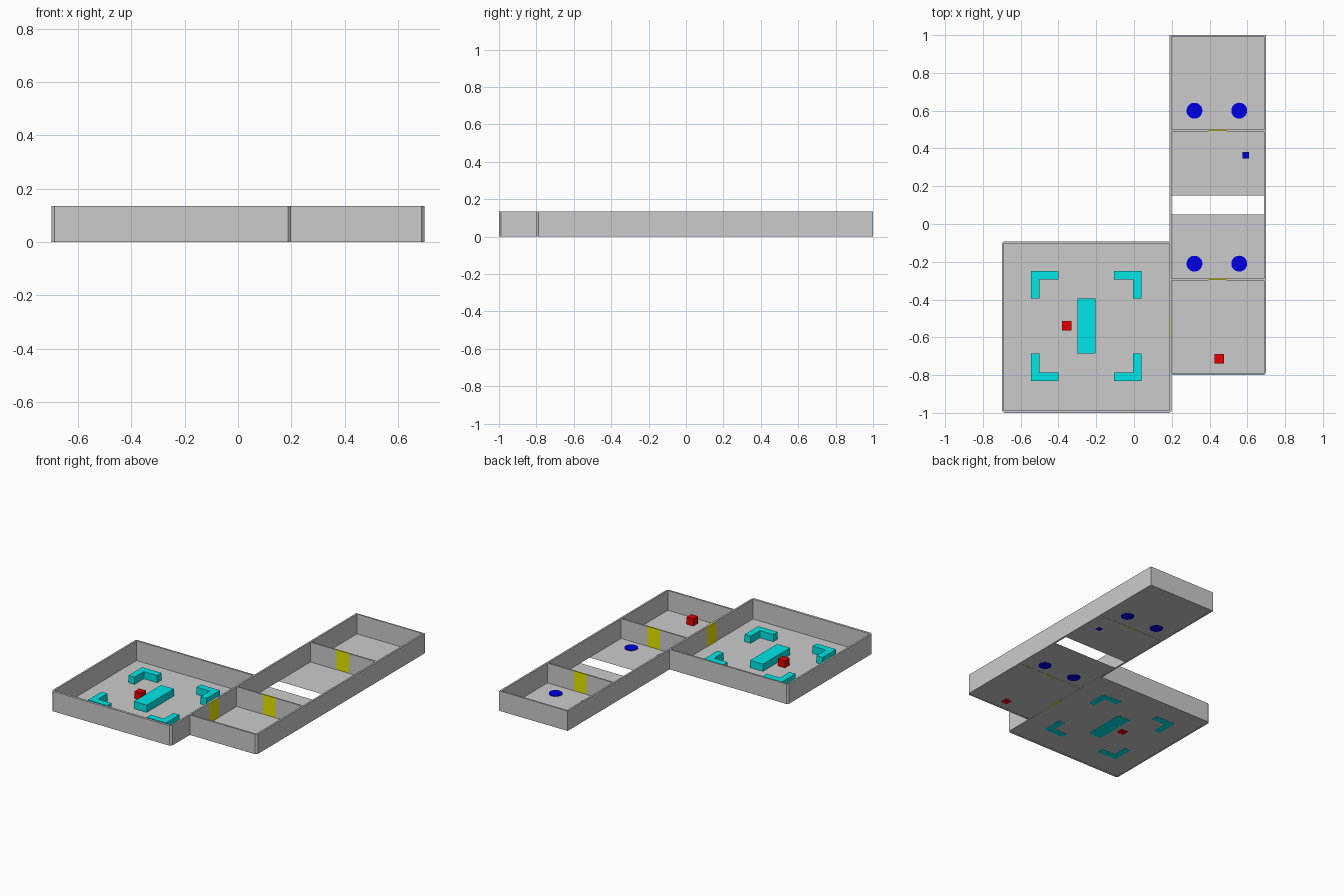
import bpy, bmesh
from mathutils import Vector

if "Cube" in bpy.data.objects:
    bpy.data.objects.remove(bpy.data.objects["Cube"])

H = 0.135      # wall height
C = 0.012      # width of chamfered corners


def material(name, rgb):
    m = bpy.data.materials.new(name)
    m.diffuse_color = (*rgb, 1)
    m.use_nodes = True
    m.node_tree.nodes["Principled BSDF"].inputs["Base Color"].default_value = m.diffuse_color
    return m


CYAN = material("cyan", (0.0, 0.8, 0.8))
RED = material("red", (0.8, 0.0, 0.0))
BLUE = material("blue", (0.0, 0.0, 0.8))
YELLOW = material("yellow", (0.8, 0.8, 0.0))


def finish(name, bm, mat=None):
    bmesh.ops.recalc_face_normals(bm, faces=bm.faces)
    me = bpy.data.meshes.new(name)
    bm.to_mesh(me)
    bm.free()
    ob = bpy.data.objects.new(name, me)
    bpy.context.collection.objects.link(ob)
    if mat:
        me.materials.append(mat)
    return ob


def raise_faces(bm, h):
    ret = bmesh.ops.extrude_face_region(bm, geom=bm.faces[:])
    verts = [g for g in ret["geom"] if isinstance(g, bmesh.types.BMVert)]
    bmesh.ops.translate(bm, vec=(0, 0, h), verts=verts)


def prism(name, pts, h, mat=None):
    bm = bmesh.new()
    bm.faces.new([bm.verts.new((x, y, 0)) for x, y in pts])
    raise_faces(bm, h)
    return finish(name, bm, mat)


def rect(x0, x1, y0, y1):
    return [(x0, y0), (x1, y0), (x1, y1), (x0, y1)]


def wall(name, outer, inner, closed, corners):
    """Wall strip between two outlines, with chosen outer corners chamfered."""
    bm = bmesh.new()
    o = [bm.verts.new((x, y, 0)) for x, y in outer]
    i = [bm.verts.new((x, y, 0)) for x, y in inner]
    n = len(o)
    for k in range(n if closed else n - 1):
        j = (k + 1) % n
        bm.faces.new((o[k], o[j], i[j], i[k]))
    raise_faces(bm, H)
    edges = [e for e in bm.edges
             if abs(e.verts[0].co.z - e.verts[1].co.z) > 0.1
             and any((e.verts[0].co.xy - Vector(c)).length < 1e-4 for c in corners)]
    bmesh.ops.bevel(bm, geom=edges, offset=C, offset_type='OFFSET',
                    segments=1, affect='EDGES')
    return finish(name, bm)


def floor(name, x0, x1, y0, y1):
    bm = bmesh.new()
    bm.faces.new([bm.verts.new((x, y, 0.001)) for x, y in rect(x0, x1, y0, y1)])
    return finish(name, bm)


# Outer walls
wall("corridor_walls", rect(0.187, 0.7, -0.8, 1), rect(0.199, 0.688, -0.788, 0.99),
     True, [(0.7, -0.8)])
wall("room_walls",
     [(0.187, -0.092), (-0.7, -0.092), (-0.7, -1), (0.199, -1), (0.199, -0.8)],
     [(0.187, -0.104), (-0.688, -0.104), (-0.688, -0.984), (0.187, -0.984), (0.187, -0.8)],
     False, [(-0.7, -0.092), (-0.7, -1), (0.199, -1)])

# Floors, with a gap across the corridor
floor("room_floor", -0.69, 0.19, -0.99, -0.1)
floor("corridor_front_floor", 0.195, 0.69, -0.79, 0.05)
floor("corridor_back_floor", 0.195, 0.69, 0.15, 0.995)

# Partitions with doors
for label, y in (("front", -0.293), ("back", 0.496)):
    prism(label + "_partition_left", rect(0.199, 0.395, y - 0.005, y + 0.005), H)
    prism(label + "_partition_right", rect(0.49, 0.688, y - 0.005, y + 0.005), H)
    prism(label + "_door", rect(0.395, 0.49, y - 0.004, y + 0.004), H, YELLOW)
prism("room_door", rect(0.185, 0.201, -0.59, -0.49), H, YELLOW)

# Corner barriers mirrored about the room centre, plus a central block
L = [(0.292, 0.29), (0.147, 0.29), (0.147, 0.245), (0.247, 0.245),
     (0.247, 0.145), (0.292, 0.145)]
for sx in (-1, 1):
    for sy in (-1, 1):
        prism("corner_barrier", [(-0.252 + sx * x, -0.54 + sy * y) for x, y in L],
              0.05, CYAN)
prism("central_block", rect(-0.30, -0.204, -0.685, -0.395), 0.05, CYAN)

# Red crates
for x, y in ((-0.357, -0.538), (0.452, -0.713)):
    prism("crate", rect(x - 0.025, x + 0.025, y - 0.025, y + 0.025), 0.05, RED)

# Blue floor discs and small cube
for x in (0.32, 0.557):
    for y in (-0.21, 0.6):
        bm = bmesh.new()
        bmesh.ops.create_cone(bm, cap_ends=True, segments=32, radius1=0.042,
                              radius2=0.042, depth=0.006)
        bmesh.ops.translate(bm, vec=(x, y, 0.003), verts=bm.verts)
        finish("floor_disc", bm, BLUE)
prism("small_cube", rect(0.574, 0.608, 0.347, 0.38), 0.033, BLUE)
